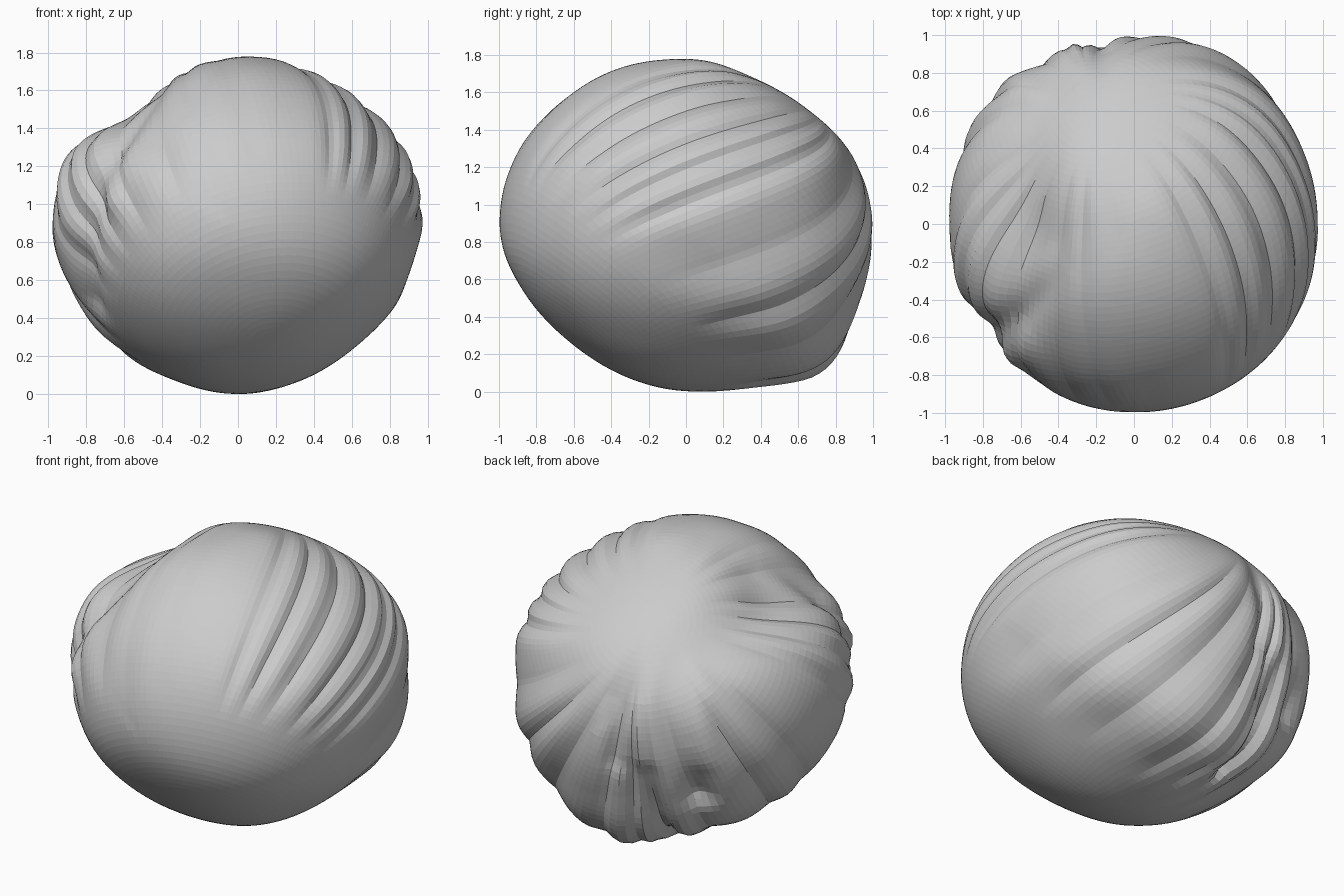
import bpy, bmesh, math
from mathutils import Vector

if "Cube" in bpy.data.objects:
    bpy.data.objects.remove(bpy.data.objects["Cube"])

# Outline radii at even angles around the sack's middle, one ring per plane
XZ = [.965, .96, .93, .9, .89, .85, .79, .965, .98, .935, .895, .875, .88, .875, .885, .935]
YZ = [.99, .965, .895, .865, .89, .92, .945, .985, .995, .925, .87, .86, .88, .945, 1.07, 1.01]
XY = [.97, .985, 1.02, 1.015, .99, .98, 1, 1, .98, .965, .955, .99, 1, 1, 1, .985]

# The folds gather towards this direction
KNOT = Vector((-.2, .7, .7)).normalized()
SIDE = KNOT.cross(Vector((0, -1, 1))).normalized()
OVER = KNOT.cross(SIDE)


def ring(radii, a, b):
    """Smooth periodic lookup of an outline radius."""
    t = math.atan2(b, a) / math.tau * len(radii)
    i = math.floor(t)
    f = t - i
    p, q, r, s = (radii[(i + k) % len(radii)] for k in (-1, 0, 1, 2))
    return q + f / 2 * (r - p + f * (2 * p - 5 * q + 4 * r - s + f * (3 * (q - r) + s - p)))


def step(lo, hi, v):
    t = min(1, max(0, (v - lo) / (hi - lo)))
    return t * t * (3 - 2 * t)


def body(d):
    """Blend the three outlines by nearness to each plane."""
    parts = [(d.y, ring(XZ, d.x, d.z)), (d.x, ring(YZ, d.y, d.z)), (d.z, ring(XY, d.x, d.y))]
    weights = [1 / (off * off + .03) for off, _ in parts]
    return sum(w * r for w, (_, r) in zip(weights, parts)) / sum(weights)


def swept(theta, phi):
    """Direction on a mesh line that bends forward on the left side."""
    phi -= .45 * (min(theta, 2.2) - 1.2) * max(0, math.cos(phi - .3))
    around = math.cos(phi) * SIDE + math.sin(phi) * OVER
    return math.cos(theta) * KNOT + math.sin(theta) * around


def folds(theta, phi, d):
    """Rounded pleats along the mesh lines, fading at the knot and belly."""
    warp = phi + .13 * math.sin(3 * phi + 1) + .06 * math.sin(7 * phi)
    pleat = abs(math.sin(11 * warp)) - .8 + .25 * math.sin(5 * phi + 2)
    fade = step(.35, 1.0, theta) * (1 - step(1.75, 2.2, theta))
    calm = 1 - .8 * step(.6, .95, d.dot(Vector((-.1, -.6, .8)).normalized()))
    return .034 * pleat * fade * calm


def stroke(d, path, width):
    """Soft falloff around a path of directions, fading out along its last stretch."""
    best = 0
    for i in range(len(path) - 1):
        a, b = Vector(path[i]).normalized(), Vector(path[i + 1]).normalized()
        t = min(1, max(0, (d - a).dot(b - a) / (b - a).length_squared))
        gain = 1 - .85 * t if i == len(path) - 2 else 1
        near = (d - (a + t * (b - a)).normalized()).length
        best = max(best, gain * math.exp(-(near / width) ** 2))
    return best


# Deep tucks (negative) and puffed shoulders (positive): path, width, height
DETAILS = [
    ([(-.8, -.35, -.4), (-.78, -.58, .1), (-.68, -.55, .5), (-.4, -.25, .8)], .11, -.05),
    ([(-.92, -.25, 0), (-.92, -.2, .3)], .15, .025),
    ([(-.65, -.72, .15), (-.55, -.65, .5)], .1, .025),
    ([(-.5, -.1, .8), (-.6, .15, .7)], .2, -.02),
    ([(-.28, .53, -.8), (-.32, .8, -.5), (-.3, .95, -.08)], .07, -.07),
    ([(-.6, .71, -.36), (-.6, .78, 0)], .09, -.07),
    ([(-.1, .65, -.75), (-.1, .9, -.4)], .12, .02),
    ([(-.35, .95, -.1), (-.35, .95, .25), (-.35, .8, .5)], .09, .03),
    ([(-.67, .78, -.1), (-.64, .76, .3), (-.5, .7, .55)], .09, .02),
    ([(-.17, .98, -.15), (-.17, .95, .25), (-.2, .8, .5)], .07, -.03),
]

# Sack: a sphere with its poles on the knot, pushed out to the shape
mesh = bpy.data.meshes.new("cloth_sack")
bm = bmesh.new()
bmesh.ops.create_uvsphere(bm, u_segments=144, v_segments=72, radius=1)
for v in bm.verts:
    theta = math.acos(max(-1, min(1, v.co.z)))
    phi = math.atan2(v.co.y, v.co.x)
    d = swept(theta, phi)
    tucks = sum(height * stroke(d, path, width) for path, width, height in DETAILS)
    v.co = d * (body(d) + folds(theta, phi, d) + tucks)

# Stand it on the floor
bmesh.ops.translate(bm, verts=bm.verts, vec=(0, 0, -min(v.co.z for v in bm.verts)))
bmesh.ops.recalc_face_normals(bm, faces=bm.faces)
bm.to_mesh(mesh)
bm.free()

# One plain grey cloth
grey = bpy.data.materials.new("light_grey")
grey.use_nodes = True
colour = (.6, .6, .6, 1)
grey.diffuse_color = colour
grey.node_tree.nodes["Principled BSDF"].inputs["Base Color"].default_value = colour
mesh.materials.append(grey)

sack = bpy.data.objects.new("cloth_sack", mesh)
bpy.context.collection.objects.link(sack)
